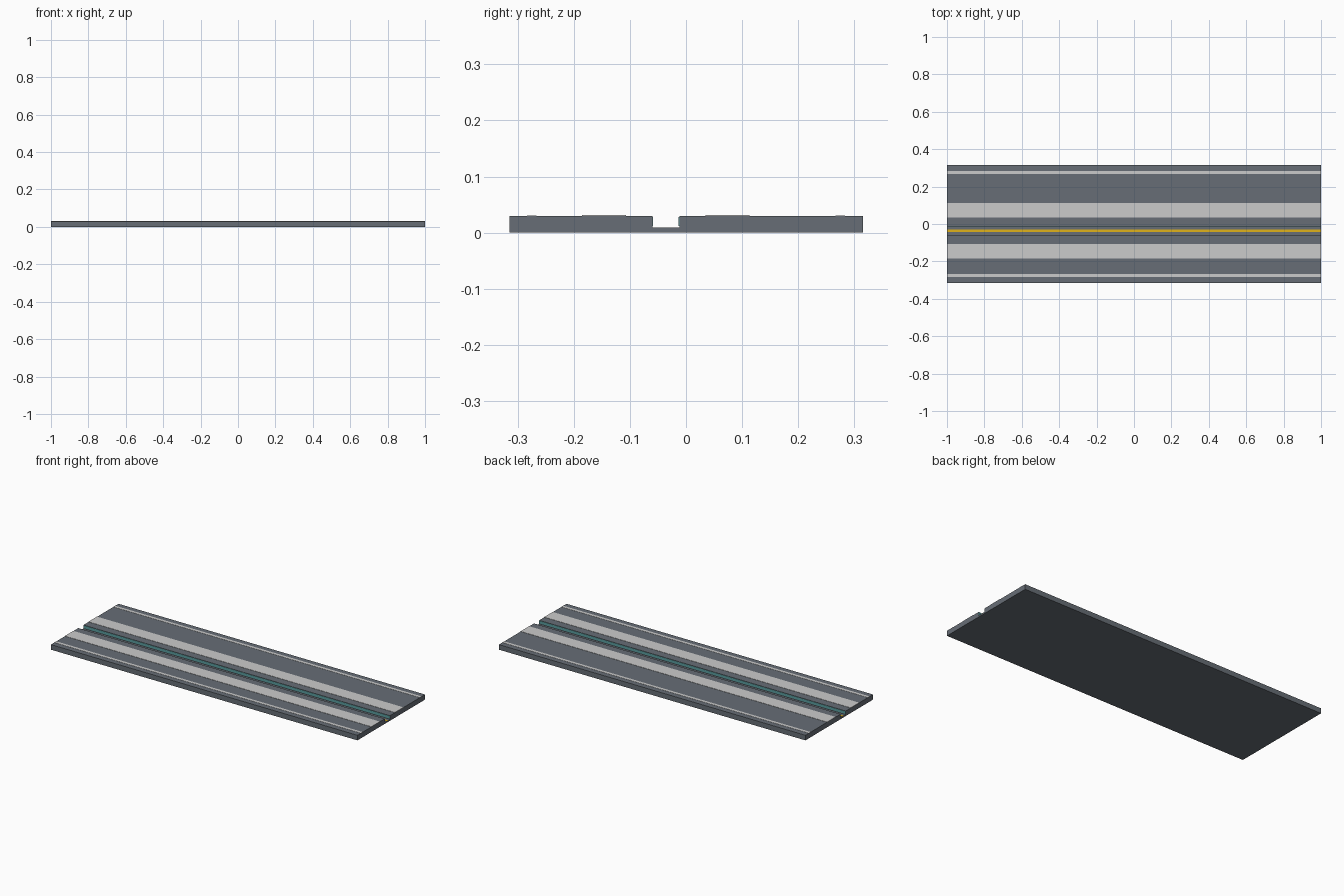
import bpy, bmesh

if "Cube" in bpy.data.objects:
    bpy.data.objects.remove(bpy.data.objects["Cube"])


def material(name, rgb):
    m = bpy.data.materials.new(name)
    m.diffuse_color = (*rgb, 1)
    m.use_nodes = True
    m.node_tree.nodes["Principled BSDF"].inputs["Base Color"].default_value = m.diffuse_color
    return m


def finish(name, bm, mat):
    bmesh.ops.recalc_face_normals(bm, faces=bm.faces)
    me = bpy.data.meshes.new(name)
    bm.to_mesh(me)
    bm.free()
    me.materials.append(mat)
    ob = bpy.data.objects.new(name, me)
    bpy.context.collection.objects.link(ob)
    return ob


def extrude_profile(name, points, mat):
    """Sweep a closed (y, z) profile along the full length in x."""
    bm = bmesh.new()
    face = bm.faces.new([bm.verts.new((-1, y, z)) for y, z in points])
    ext = bmesh.ops.extrude_face_region(bm, geom=[face], use_keep_orig=True)
    moved = [v for v in ext["geom"] if isinstance(v, bmesh.types.BMVert)]
    bmesh.ops.translate(bm, verts=moved, vec=(2, 0, 0))
    return finish(name, bm, mat)


def strip(name, y, width, z0, z1, mat):
    a, b = y - width / 2, y + width / 2
    return extrude_profile(name, [(a, z0), (b, z0), (b, z1), (a, z1)], mat)


asphalt = material("asphalt", (0.135, 0.155, 0.18))
concrete = material("light_concrete", (0.52, 0.53, 0.54))
white = material("white_paint", (0.75, 0.75, 0.75))
yellow = material("yellow_paint", (0.75, 0.45, 0.01))
teal = material("teal_guide", (0.1, 0.33, 0.34))

HALF, TOP, FLOOR = 0.315, 0.03, 0.009
GROOVE, GROOVE_HALF = -0.036, 0.024
g0, g1 = GROOVE - GROOVE_HALF, GROOVE + GROOVE_HALF

# Slab with the sunken channel
extrude_profile("road_slab", [
    (-HALF, 0), (HALF, 0), (HALF, TOP), (g1, TOP), (g1, FLOOR),
    (g0, FLOOR), (g0, TOP), (-HALF, TOP)], asphalt)

# Line along the channel floor
strip("channel_line", GROOVE, 0.012, FLOOR - 0.001, FLOOR + 0.0005, yellow)

for side, label in ((-1, "front"), (1, "back")):
    # Guide strip on the channel wall
    strip(f"{label}_channel_guide", GROOVE + side * (GROOVE_HALF - 0.0005),
          0.002, 0.012, 0.028, teal)
    # Broad pale lane band
    strip(f"{label}_lane_band", GROOVE + side * 0.11, 0.079,
          TOP - 0.001, TOP + 0.0015, concrete)
    # Narrow edge line
    strip(f"{label}_edge_line", side * 0.275, 0.017,
          TOP - 0.001, TOP + 0.001, white)
